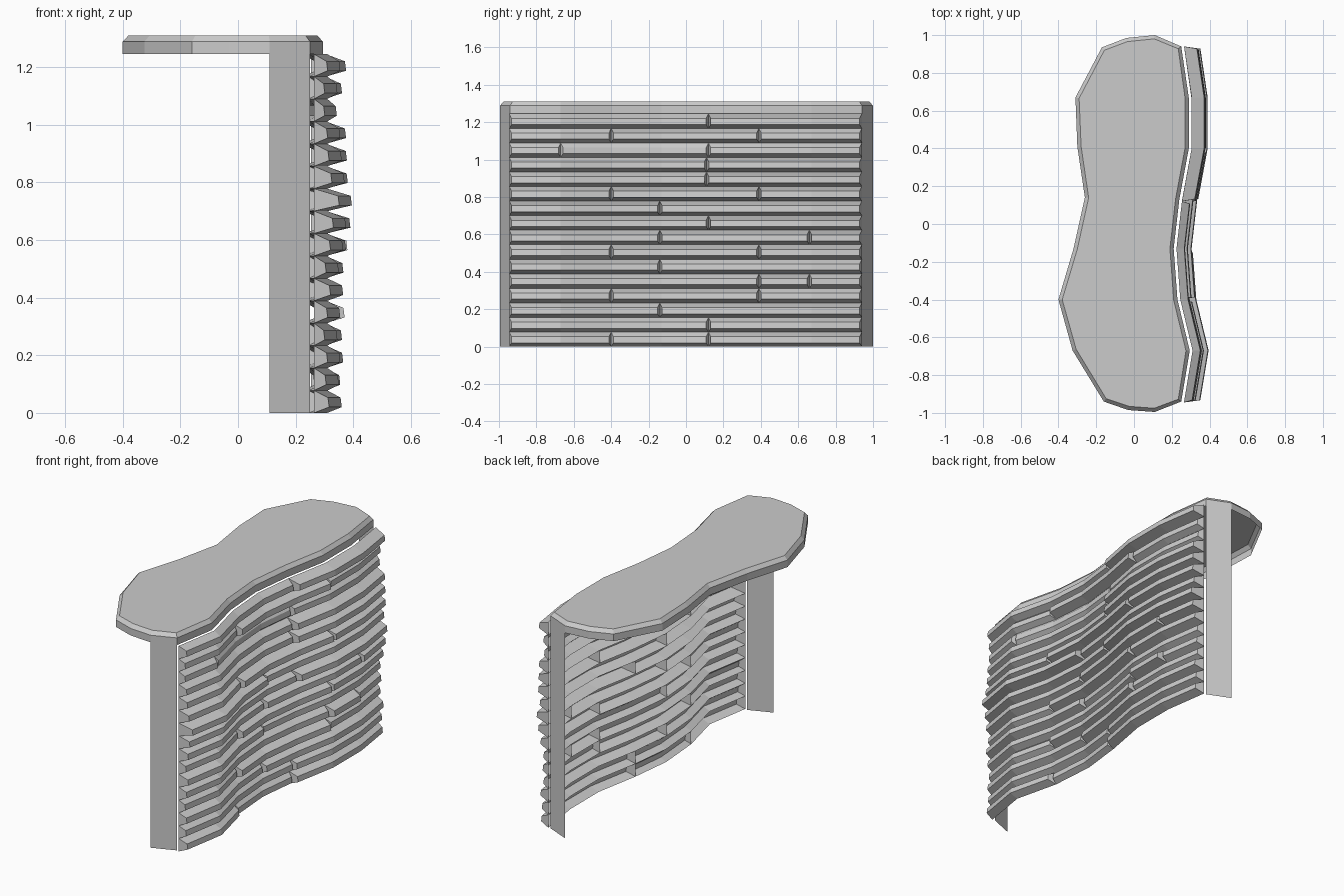
import bpy, bmesh

if "Cube" in bpy.data.objects:
    bpy.data.objects.remove(bpy.data.objects["Cube"])

TOP_Z, RIM_Z, UNDER_Z = 1.31, 1.288, 1.245
ROWS = 16
PITCH = UNDER_Z / ROWS

# Wavy front edge of the counter, shared by the top and the stone courses
FRONT = [(0.25, -0.94), (0.295, -0.67), (0.23, -0.40), (0.21, -0.13),
         (0.24, 0.13), (0.29, 0.40), (0.29, 0.67), (0.25, 0.94)]
BACK = [(0.11, 1.0), (-0.04, 0.985), (-0.17, 0.935), (-0.31, 0.67),
        (-0.30, 0.41), (-0.26, 0.14), (-0.32, -0.13), (-0.40, -0.40),
        (-0.325, -0.67), (-0.16, -0.94), (-0.03, -0.985), (0.11, -0.995)]


def finish(bm, name):
    mesh = bpy.data.meshes.new(name)
    bm.to_mesh(mesh)
    bm.free()
    obj = bpy.data.objects.new(name, mesh)
    bpy.context.collection.objects.link(obj)
    return obj


def front_x(y):
    for (x0, y0), (x1, y1) in zip(FRONT, FRONT[1:]):
        if y <= y1:
            return x0 + (x1 - x0) * (y - y0) / (y1 - y0)
    return FRONT[-1][0]


# Counter top: open underneath, with a chamfered upper edge
bm = bmesh.new()
outline = FRONT + BACK
low = [bm.verts.new((x, y, UNDER_Z)) for x, y in outline]
high = [bm.verts.new((x, y, RIM_Z)) for x, y in outline]
n = len(outline)
for i in range(n):
    j = (i + 1) % n
    bm.faces.new((low[i], low[j], high[j], high[i]))
cap = bm.faces.new(high)
bm.normal_update()
bmesh.ops.inset_region(bm, faces=[cap], thickness=0.02,
                       depth=TOP_Z - RIM_Z, use_boundary=True)
finish(bm, "counter_top")

# End panels
for name, a, b in (("end_panel_front", BACK[-1], FRONT[0]),
                   ("end_panel_back", FRONT[-1], BACK[0])):
    bm = bmesh.new()
    bm.faces.new([bm.verts.new(p) for p in
                  ((*a, 0), (*b, 0), (*b, UNDER_Z), (*a, UNDER_Z))])
    finish(bm, name)


# One stone block: hollow, open at the back, closed at both ends
def block(bm, y0, y1, z, depth):
    inner = [y for _, y in FRONT if y0 + 0.03 < y < y1 - 0.03]
    rings = []
    for k, y in enumerate([y0] + inner + [y1]):
        tip = y + (0.012 if k == 0 else -0.012 if k == len(inner) + 1 else 0)
        base, out = front_x(y) + 0.015, front_x(tip) + depth
        rings.append([bm.verts.new(p) for p in (
            (base, y, z), (out, tip, z + 0.02),
            (out - 0.004, tip, z + 0.053), (base, y, z + PITCH))])
    for a, b in zip(rings, rings[1:]):
        for i in range(3):
            bm.faces.new((a[i], b[i], b[i + 1], a[i + 1]))
    bm.faces.new(rings[0])
    bm.faces.new(rings[-1][::-1])


# Courses from the floor up: joints along y, depth of each block
COURSES = [
    ((-0.40, 0.12), (0.065, 0.05, 0.07)), ((0.12,), (0.055, 0.065)),
    ((-0.14,), (0.06, 0.075)), ((-0.40, 0.39), (0.05, 0.075, 0.055)),
    ((0.39, 0.66), (0.06, 0.08, 0.06)), ((-0.14,), (0.07, 0.055)),
    ((-0.40, 0.39), (0.055, 0.08, 0.075)), ((-0.14, 0.66), (0.07, 0.085, 0.09)),
    ((0.12,), (0.08, 0.1)), ((-0.14,), (0.1, 0.08)),
    ((-0.40, 0.39), (0.075, 0.095, 0.09)), ((0.11,), (0.065, 0.088)),
    ((0.11,), (0.06, 0.085)), ((-0.67, 0.12), (0.05, 0.04, 0.05)),
    ((-0.40, 0.39), (0.05, 0.075, 0.055)), ((0.12,), (0.06, 0.085)),
]
for row, (joints, depths) in enumerate(COURSES):
    bm = bmesh.new()
    ends = [-0.945, *joints, 0.94]
    for y0, y1, d in zip(ends, ends[1:], depths):
        block(bm, y0, y1, row * PITCH, d)
    finish(bm, f"stone_course_{row + 1:02d}")
